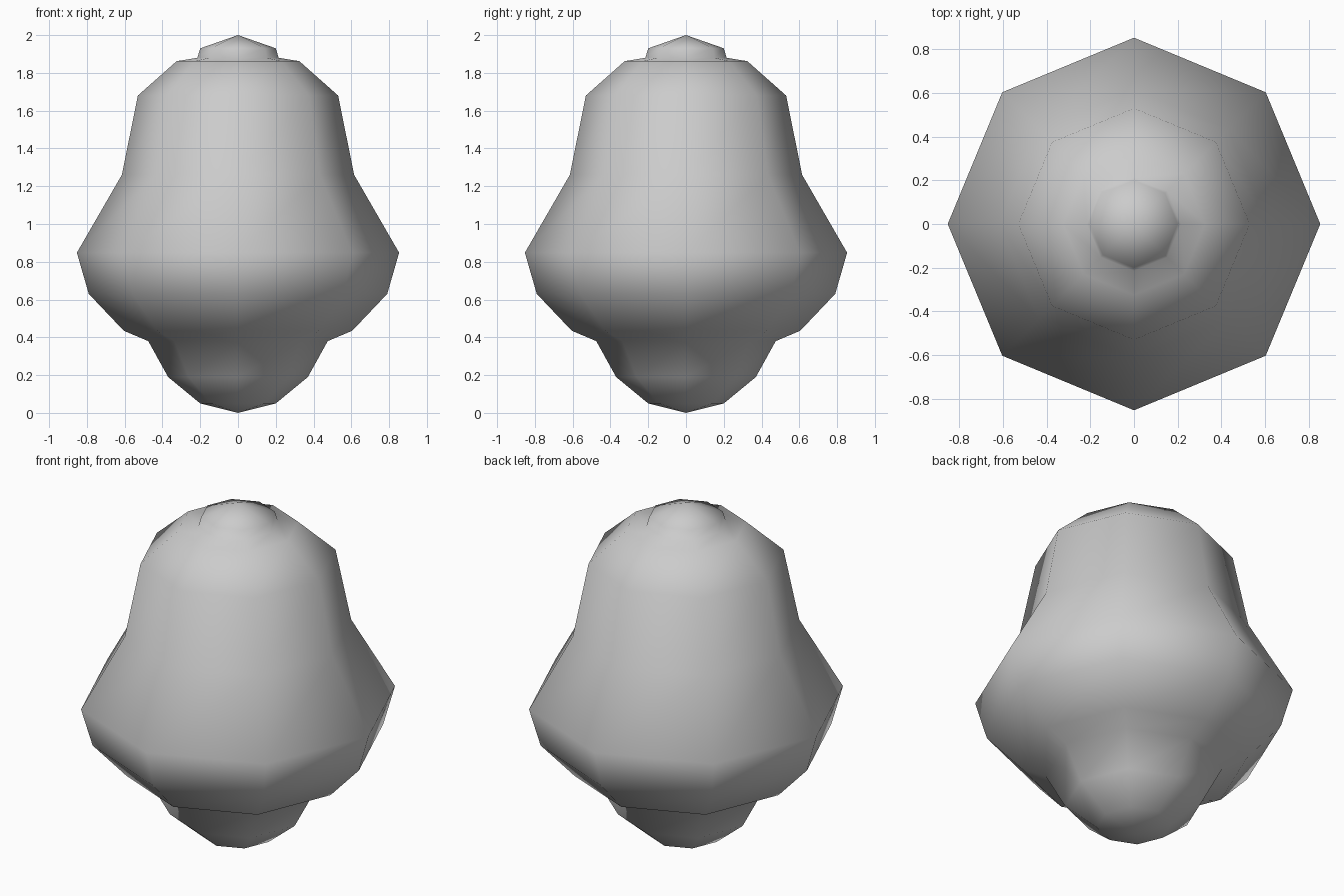
import bpy, bmesh
from math import cos, sin, tau

if "Cube" in bpy.data.objects:
    bpy.data.objects.remove(bpy.data.objects["Cube"])

SIDES = 8


def lathe(name, profile):
    """Revolve (radius, height) points around z; zero radius makes a pole."""
    bm = bmesh.new()
    rings = []
    for r, z in profile:
        n = 1 if r == 0 else SIDES
        rings.append([bm.verts.new((r * cos(tau * i / SIDES), r * sin(tau * i / SIDES), z))
                      for i in range(n)])
    for a, b in zip(rings, rings[1:]):
        for i in range(SIDES):
            j = (i + 1) % SIDES
            quad = [a[i % len(a)], a[j % len(a)], b[j % len(b)], b[i % len(b)]]
            bm.faces.new(list(dict.fromkeys(quad)))
    bmesh.ops.recalc_face_normals(bm, faces=bm.faces)
    for f in bm.faces:
        f.smooth = True
    mesh = bpy.data.meshes.new(name)
    bm.to_mesh(mesh)
    bm.free()
    obj = bpy.data.objects.new(name, mesh)
    bpy.context.collection.objects.link(obj)
    return obj


# Bell in one smooth skin: clapper, flared rim, waist, shoulder, top knob
lathe("bell", [
    (0, 0), (0.2, 0.05), (0.37, 0.19), (0.475, 0.38),
    (0.605, 0.435), (0.79, 0.63), (0.853, 0.848),
    (0.615, 1.26), (0.53, 1.68), (0.325, 1.862),
    (0.215, 1.88), (0.2, 1.93), (0, 2.0),
])
